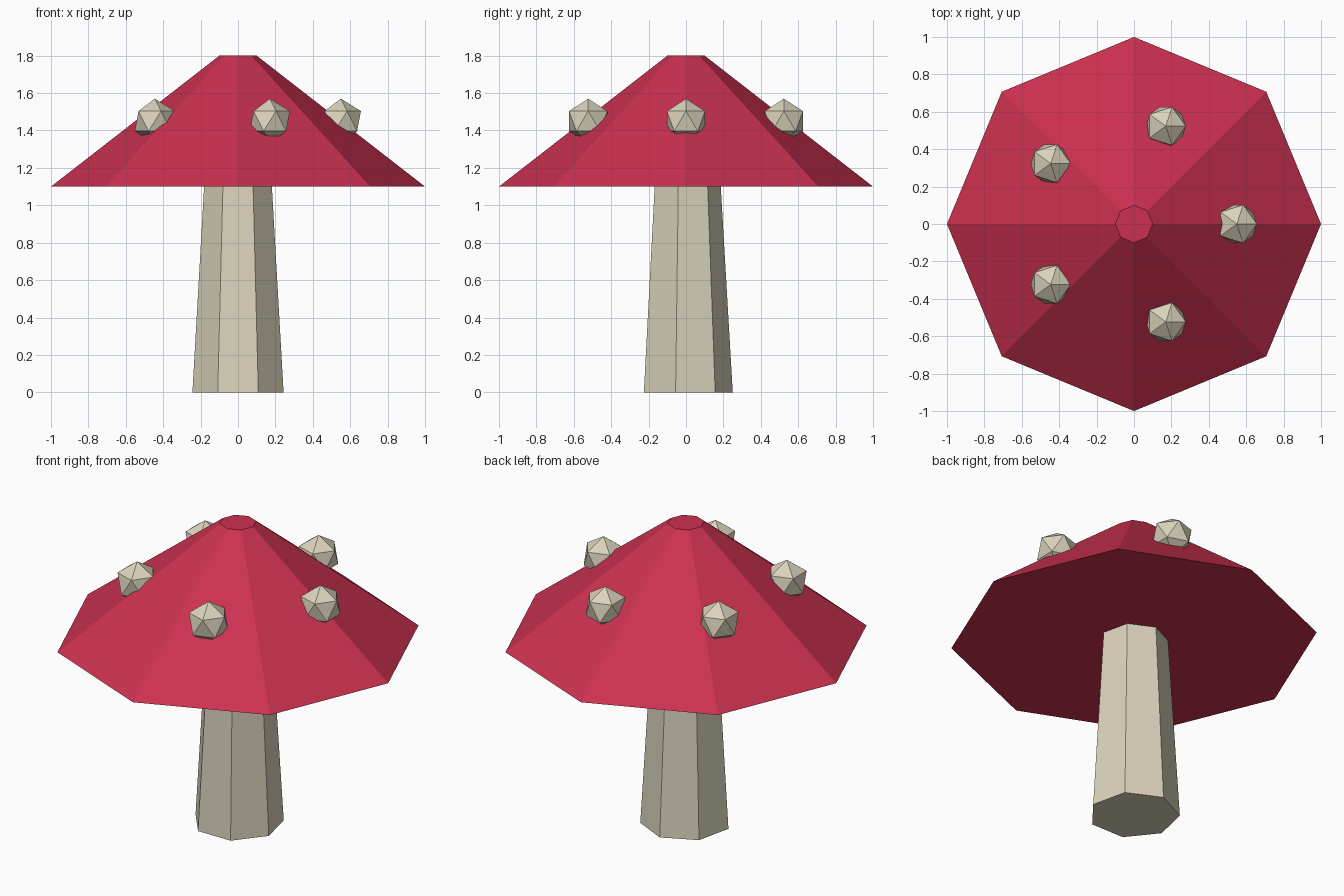
import bpy
from math import cos, sin, tau

cube = bpy.data.objects.get("Cube")
if cube:
    bpy.data.objects.remove(cube, do_unlink=True)


def make_material(name, rgb):
    mat = bpy.data.materials.new(name)
    mat.use_nodes = True
    color = (*rgb, 1.0)
    mat.diffuse_color = color
    mat.node_tree.nodes["Principled BSDF"].inputs["Base Color"].default_value = color
    return mat


def finish(name, mat):
    obj = bpy.context.object
    obj.name = name
    obj.data.materials.append(mat)
    return obj


def tapered_prism(name, mat, sides, r_bottom, r_top, z_bottom, z_top):
    bpy.ops.mesh.primitive_cone_add(
        vertices=sides, radius1=r_bottom, radius2=r_top,
        depth=z_top - z_bottom, location=(0, 0, (z_bottom + z_top) / 2))
    return finish(name, mat)


red = make_material("cap red", (0.6, 0.03, 0.08))
cream = make_material("cream", (0.7, 0.65, 0.5))

# Seven-sided stem, its top tucked inside the cap
tapered_prism("stem", cream, 7, 0.25, 0.18, 0.0, 1.2)

# Eight-sided cap with a small flat top
tapered_prism("cap", red, 8, 1.0, 0.1, 1.1, 1.8)

# Ring of faceted spots half sunk into the cap
SPOTS = 5
for i in range(SPOTS):
    angle = tau * i / SPOTS
    bpy.ops.mesh.primitive_ico_sphere_add(
        subdivisions=1, radius=0.12,
        location=(0.55 * cos(angle), 0.55 * sin(angle), 1.45))
    finish(f"spot_{i + 1}", cream)
